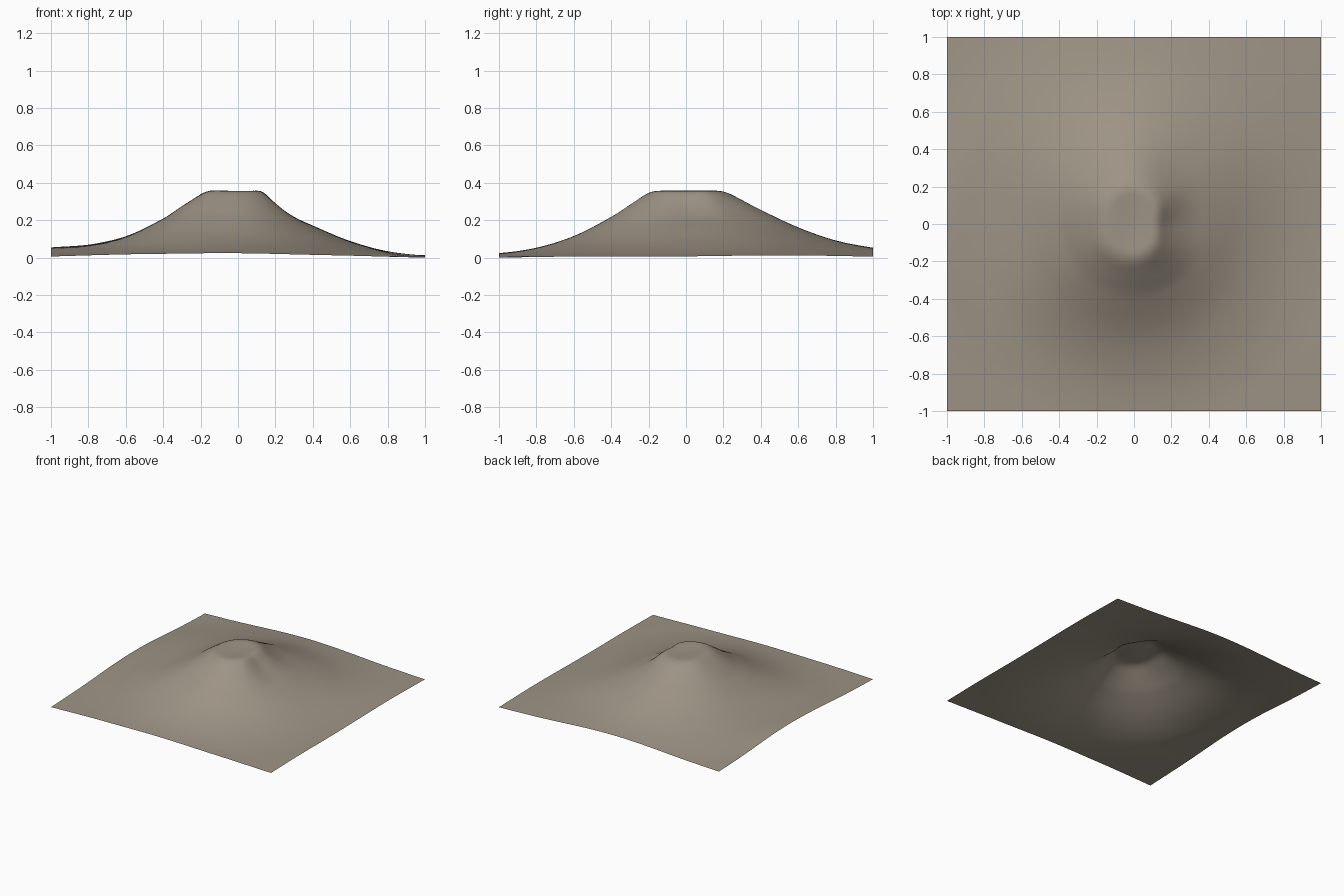
import bpy, bmesh, math

if "Cube" in bpy.data.objects:
    bpy.data.objects.remove(bpy.data.objects["Cube"])

# Slope heights along eight compass directions (E, NE, N, NW, W, SW, S, SE)
RADII = [0, .1, .2, .3, .4, .6, .8, 1.0, 1.2, 1.42]
SLOPES = [
    [.47, .385, .288, .220, .174, .089, .034, .010, .008, .006],
    [.47, .42, .336, .260, .205, .130, .070, .035, .018, .008],
    [.47, .43, .365, .310, .258, .165, .095, .056, .030, .020],
    [.47, .43, .362, .298, .238, .150, .093, .055, .028, .014],
    [.47, .41, .342, .278, .212, .116, .069, .057, .030, .020],
    [.47, .42, .355, .288, .225, .128, .063, .033, .020, .009],
    [.47, .42, .352, .285, .220, .118, .056, .027, .020, .015],
    [.47, .41, .332, .255, .188, .096, .044, .018, .010, .003],
]
N = 120


def cubic(a, b, c, d, t):
    return b + .5 * t * (c - a + t * (2 * a - 5 * b + 4 * c - d + t * (3 * (b - c) + d - a)))


def along(vals, r):
    i = max(k for k in range(len(RADII) - 1) if RADII[k] <= r)
    step = RADII[i + 1] - RADII[i]

    def slope(k):
        lo, hi = max(k - 1, 0), min(k + 1, len(RADII) - 1)
        return (vals[hi] - vals[lo]) / (RADII[hi] - RADII[lo])
    t = (r - RADII[i]) / step
    return ((2*t**3 - 3*t*t + 1) * vals[i] + (t**3 - 2*t*t + t) * step * slope(i)
            + (3*t*t - 2*t**3) * vals[i + 1] + (t**3 - t*t) * step * slope(i + 1))


def height(x, y):
    r = math.hypot(x, y)
    a = (math.atan2(y, x) / (math.pi / 4)) % 8
    i = int(a)
    h = cubic(*[along(SLOPES[(i + k) % 8], r) for k in (-1, 0, 1, 2)], a - i)
    # flat, very slightly dished summit
    cap = .364 - .01 * math.exp(-(x / .1) ** 2 - (y / .16) ** 2)
    k = .03
    m = max(k - abs(h - cap), 0) / k
    return max(0, min(h, cap) - m * m * k * .25)


# Open terrain sheet
bm = bmesh.new()
bmesh.ops.create_grid(bm, x_segments=N, y_segments=N, size=1)
for v in bm.verts:
    v.co.z = height(v.co.x, v.co.y)
low = min(v.co.z for v in bm.verts)
for v in bm.verts:
    v.co.z -= low
for f in bm.faces:
    f.smooth = True
mesh = bpy.data.meshes.new("hill_terrain")
bm.to_mesh(mesh)
bm.free()
hill = bpy.data.objects.new("hill_terrain", mesh)
bpy.context.collection.objects.link(hill)

# Earth colour
mat = bpy.data.materials.new("earth")
mat.diffuse_color = (.34, .295, .235, 1)
mat.use_nodes = True
mat.node_tree.nodes["Principled BSDF"].inputs["Base Color"].default_value = mat.diffuse_color
mesh.materials.append(mat)
